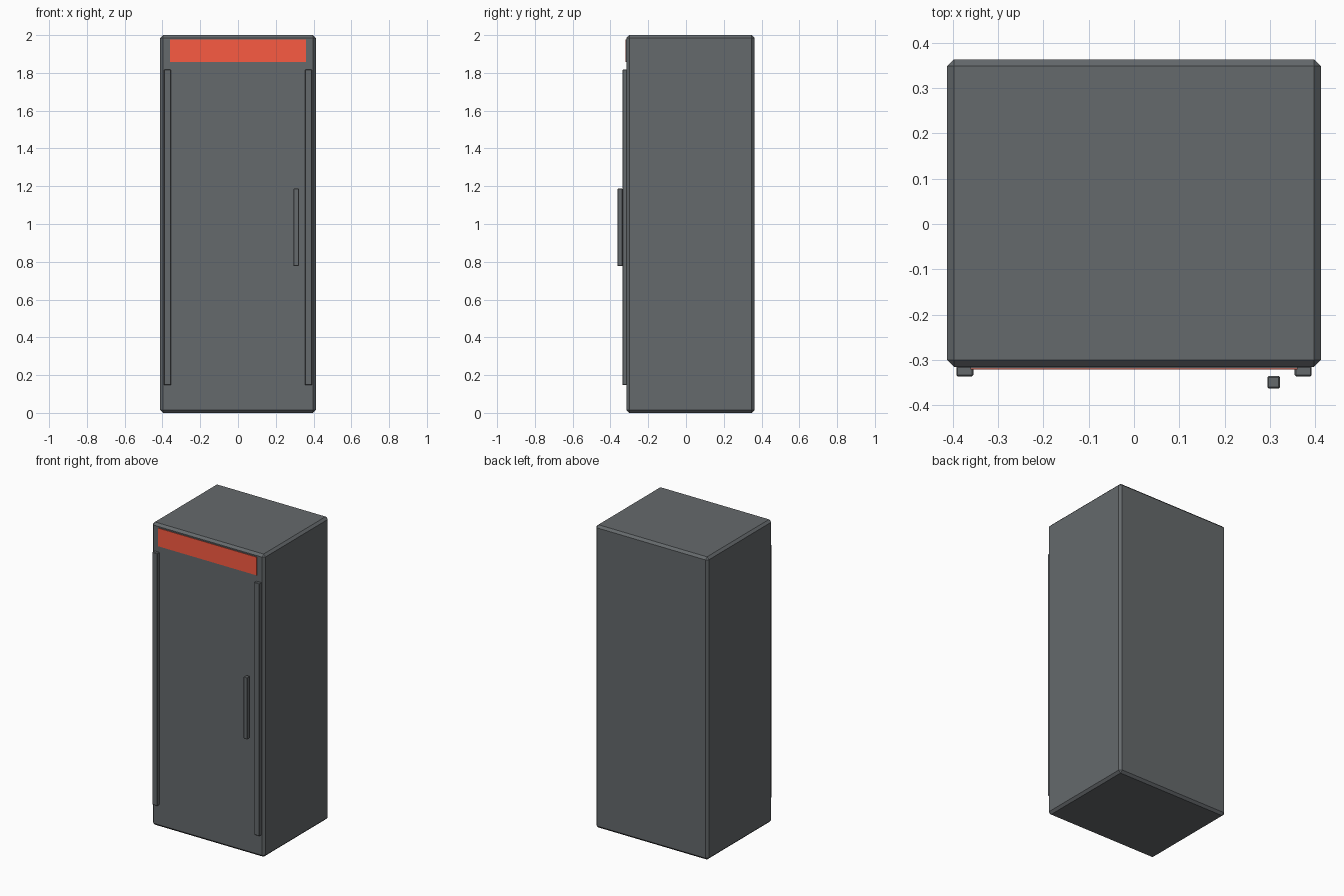
import bpy

if "Cube" in bpy.data.objects:
    bpy.data.objects.remove(bpy.data.objects["Cube"])


def material(name, rgb):
    mat = bpy.data.materials.new(name)
    mat.diffuse_color = (*rgb, 1)
    mat.use_nodes = True
    mat.node_tree.nodes["Principled BSDF"].inputs["Base Color"].default_value = mat.diffuse_color
    return mat


def box(name, mat, x, y, z, bevel=0.0):
    """Box from (min, max) ranges with an optional single-segment chamfer."""
    bpy.ops.mesh.primitive_cube_add(
        size=1, location=[(a + b) / 2 for a, b in (x, y, z)])
    ob = bpy.context.object
    ob.name = name
    ob.scale = [b - a for a, b in (x, y, z)]
    bpy.ops.object.transform_apply(location=False, rotation=False, scale=True)
    ob.data.materials.append(mat)
    if bevel:
        mod = ob.modifiers.new("chamfer", 'BEVEL')
        mod.width = bevel
        mod.segments = 1
    return ob


dark = material("dark_grey_metal", (0.13, 0.142, 0.15))
red = material("red_panel", (0.95, 0.105, 0.054))

# Cabinet body
box("cabinet_body", dark, (-0.412, 0.412), (-0.315, 0.363), (0, 2), 0.015)

# Vertical trim strips either side of the door
for side, sx in (("left", -1), ("right", 1)):
    xs = sorted((sx * 0.354, sx * 0.392))
    box(side + "_door_trim", dark, xs, (-0.336, -0.313), (0.147, 1.817), 0.003)

# Door handle, standing clear of the front
box("door_handle", dark, (0.294, 0.322), (-0.363, -0.335), (0.777, 1.187), 0.003)

# Header: dark backing with a thin red face
box("header_backing", dark, (-0.361, 0.361), (-0.3185, -0.313), (1.857, 1.977))
box("header_panel", red, (-0.361, 0.361), (-0.3205, -0.3185), (1.857, 1.977))
